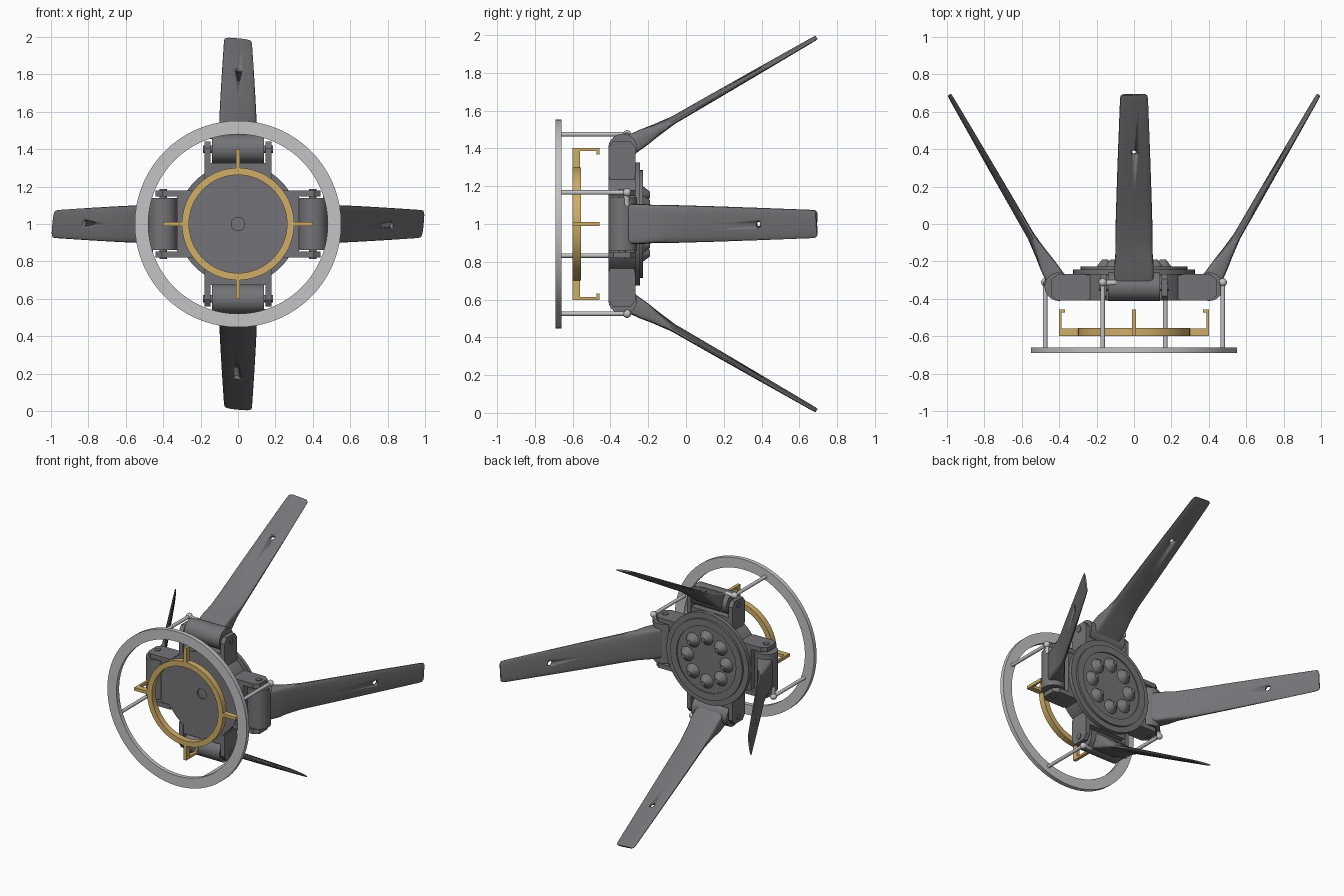
import bpy, bmesh
from math import sin, cos, tan, pi, radians, copysign
from mathutils import Matrix, Vector

cube = bpy.data.objects.get("Cube")
if cube:
    bpy.data.objects.remove(cube, do_unlink=True)


def material(name, rgb):
    m = bpy.data.materials.new(name)
    m.use_nodes = True
    m.diffuse_color = (*rgb, 1)
    m.node_tree.nodes["Principled BSDF"].inputs["Base Color"].default_value = (*rgb, 1)
    return m


DARK = material("dark_grey", (0.175, 0.175, 0.19))
STEEL = material("light_grey", (0.55, 0.55, 0.57))
GOLD = material("gold", (0.62, 0.42, 0.14))

# Parts are made around the y axis with "up" as the radial direction
CENTRE = Matrix.Translation((0, 0, 1))


def finish(name, bm, mat, turn=0):
    bmesh.ops.remove_doubles(bm, verts=bm.verts, dist=1e-5)
    bmesh.ops.recalc_face_normals(bm, faces=bm.faces)
    bm.transform(CENTRE @ Matrix.Rotation(turn * pi / 2, 4, 'Y'))
    me = bpy.data.meshes.new(name)
    bm.to_mesh(me)
    bm.free()
    me.materials.append(mat)
    ob = bpy.data.objects.new(name, me)
    bpy.context.collection.objects.link(ob)
    bpy.ops.object.select_all(action='DESELECT')
    ob.select_set(True)
    bpy.context.view_layer.objects.active = ob
    bpy.ops.object.shade_smooth_by_angle(angle=radians(32))
    return ob


def box(bm, xs, ys, zs):
    size = [b - a for a, b in (xs, ys, zs)]
    mid = [(a + b) / 2 for a, b in (xs, ys, zs)]
    bmesh.ops.create_cube(bm, size=1, matrix=Matrix.Translation(mid) @ Matrix.Diagonal((*size, 1)))


def rod(bm, a, b, r1, r2=None, seg=20):
    a, b = Vector(a), Vector(b)
    rot = (b - a).to_track_quat('Z', 'Y').to_matrix().to_4x4()
    bmesh.ops.create_cone(bm, cap_ends=True, segments=seg, radius1=r1,
                          radius2=r1 if r2 is None else r2, depth=(b - a).length,
                          matrix=Matrix.Translation((a + b) / 2) @ rot)


def lathe(name, profile, mat, closed, seg=72):
    bm = bmesh.new()
    vs = [bm.verts.new((r, y, 0)) for r, y in profile]
    pairs = list(zip(vs, vs[1:])) + ([(vs[-1], vs[0])] if closed else [])
    es = [bm.edges.new(p) for p in pairs]
    bmesh.ops.spin(bm, geom=vs + es, axis=(0, 1, 0), cent=(0, 0, 0), angle=2 * pi, steps=seg)
    return finish(name, bm, mat)


def ring(name, inner, outer, y0, y1, mat):
    lathe(name, [(inner, y0), (outer, y0), (outer, y1), (inner, y1)], mat, True)


# Hub with rear flange and a shallow front centre hole
lathe("hub", [(0, -.40), (.036, -.40), (.036, -.41), (.295, -.41), (.295, -.27), (.325, -.27),
              (.325, -.243), (.285, -.243), (.285, -.228), (.235, -.228), (.235, -.236),
              (0, -.236)], DARK, False)

# Circle of conical studs on the back
bm = bmesh.new()
for i in range(8):
    x, z = .155 * cos(i * pi / 4), .155 * sin(i * pi / 4)
    rod(bm, (x, -.24, z), (x, -.19, z), .054, .016, 24)
finish("rear_cones", bm, DARK)

ring("outer_ring", .48, .552, -.69, -.66, STEEL)
ring("gold_ring", .262, .30, -.60, -.557, GOLD)

# Blade frame: along the blade, and out of its face
HINGE = Vector((0, -.335, .395))
ALONG = Vector((0, cos(pi / 6), sin(pi / 6)))
FACE = Vector((0, -sin(pi / 6), cos(pi / 6)))

# distance along, half width, thickness, twist in degrees, corner power
SECTIONS = [(.03, .105, .11, 0, .25), (.13, .105, .09, 0, .25), (.20, .10, .065, 2, .4),
            (.31, .10, .034, 6, .8), (.55, .094, .03, 6.5, .8), (.85, .085, .024, 6.5, .8),
            (1.15, .075, .016, 6.5, .8), (1.175, .072, .014, 6.5, .8), (1.185, .06, .012, 6.5, .8)]


def blade(turn):
    bm = bmesh.new()
    rings, n = [], 24
    for s, w, t, twist, power in SECTIONS:
        loop = []
        for i in range(n):
            c, q = cos(2 * pi * i / n), sin(2 * pi * i / n)
            x = w * copysign(abs(c) ** power, c)
            h = t / 2 * copysign(abs(q) ** power, q) - x * tan(radians(twist))
            loop.append(bm.verts.new(HINGE + ALONG * s + FACE * h + Vector((x, 0, 0))))
        rings.append(loop)
    for a, b in zip(rings, rings[1:]):
        for i in range(n):
            j = (i + 1) % n
            bm.faces.new((a[i], a[j], b[j], b[i]))
    bm.faces.new(rings[0])
    bm.faces.new(rings[-1])
    ob = finish("blade", bm, DARK, turn)
    # Small hole through the blade
    bm = bmesh.new()
    p = HINGE + ALONG * .832 + Vector((.005, 0, 0))
    rod(bm, p - FACE * .1, p + FACE * .1, .018)
    cutter = finish("hole_cutter", bm, DARK, turn)
    cutter.hide_render = True
    mod = ob.modifiers.new("hole", 'BOOLEAN')
    mod.operation, mod.object, mod.solver = 'DIFFERENCE', cutter, 'EXACT'
    bpy.context.view_layer.objects.active = ob
    bpy.ops.object.modifier_apply(modifier=mod.name)
    bpy.data.objects.remove(cutter, do_unlink=True)


def lug(bm, x0, x1):
    outline = [(-.41, .25), (-.41, .405), (-.385, .44), (-.295, .44), (-.268, .405), (-.268, .25)]
    f = bm.faces.new([bm.verts.new((x0, y, z)) for y, z in outline])
    out = bmesh.ops.extrude_face_region(bm, geom=[f])
    moved = [v for v in out["geom"] if isinstance(v, bmesh.types.BMVert)]
    bmesh.ops.translate(bm, verts=moved, vec=(x1 - x0, 0, 0))


for turn in range(4):
    blade(turn)

    # Clevis bracket on the hub
    bm = bmesh.new()
    box(bm, (-.178, .178), (-.405, -.272), (.2, .325))
    lug(bm, -.18, -.148)
    lug(bm, .148, .18)
    finish("bracket", bm, DARK, turn)

    # Hinge barrel and pin
    bm = bmesh.new()
    rod(bm, (-.14, -.335, .402), (.14, -.335, .402), .076, seg=40)
    finish("hinge_barrel", bm, DARK, turn)
    bm = bmesh.new()
    rod(bm, (-.186, -.337, .40), (.186, -.337, .40), .02)
    finish("hinge_pin", bm, DARK, turn)

    # Push rod from the outer ring to the hinge, with ball joint and cross pin
    bm = bmesh.new()
    rod(bm, (-.167, -.67, .475), (-.167, -.30, .475), .012)
    rod(bm, (-.18, -.315, .472), (-.10, -.315, .465), .015)
    bmesh.ops.create_uvsphere(bm, u_segments=20, v_segments=12, radius=.022,
                              matrix=Matrix.Translation((-.167, -.312, .475)))
    finish("push_rod", bm, STEEL, turn)

    # Hooked arm on the gold ring
    bm = bmesh.new()
    box(bm, (-.011, .011), (-.60, -.56), (.285, .40))
    box(bm, (-.011, .011), (-.60, -.46), (.387, .402))
    box(bm, (-.011, .011), (-.474, -.458), (.368, .402))
    finish("gold_hook", bm, GOLD, turn)
